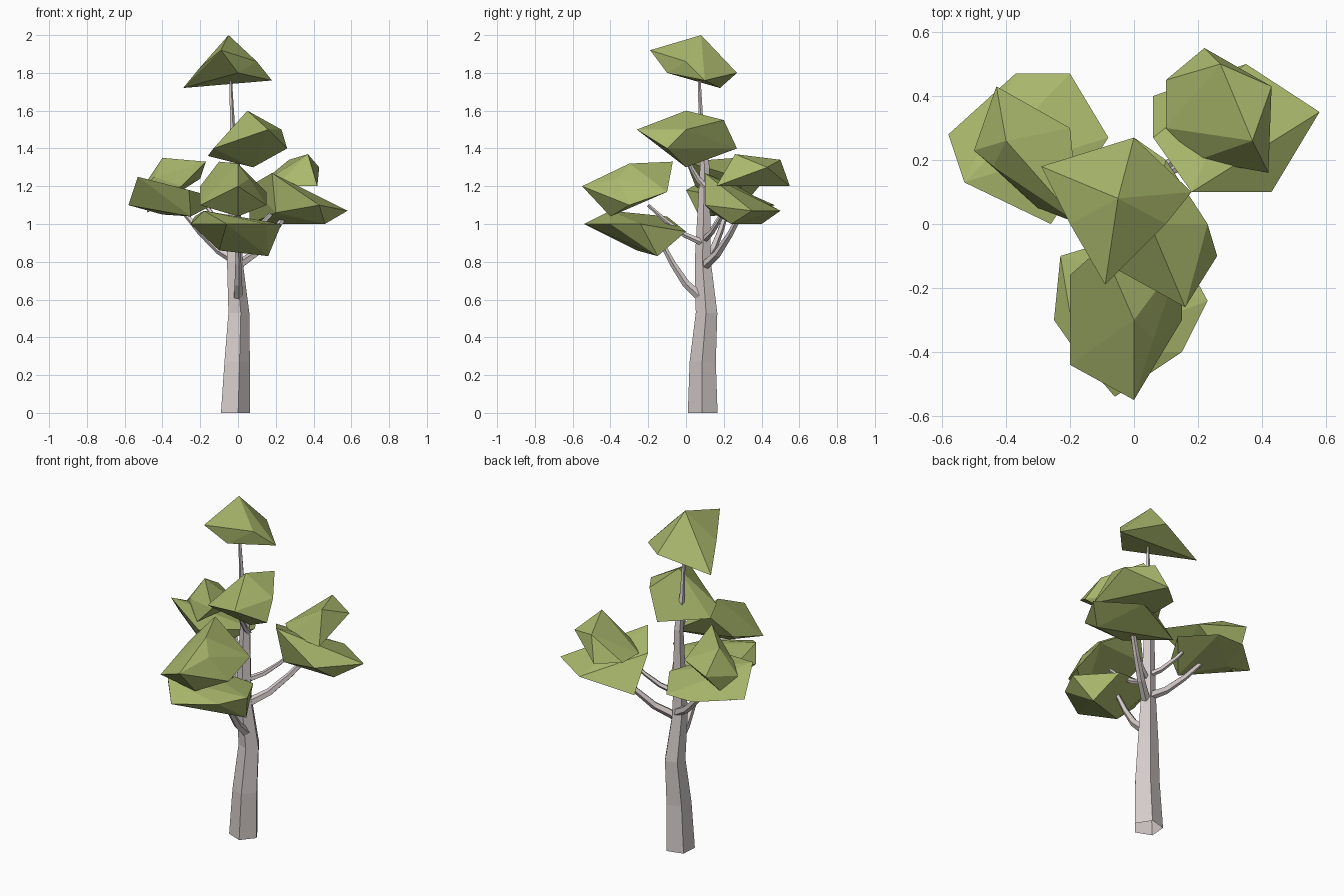
import bpy
import bmesh
from math import cos, sin, tau
from mathutils import Vector, Quaternion

default_cube = bpy.data.objects.get("Cube")
if default_cube:
    bpy.data.objects.remove(default_cube, do_unlink=True)


def make_material(name, colour):
    material = bpy.data.materials.new(name)
    material.use_nodes = True
    material.diffuse_color = colour
    shader = material.node_tree.nodes["Principled BSDF"]
    shader.inputs["Base Color"].default_value = colour
    shader.inputs["Roughness"].default_value = 1
    return material


bark = make_material("pale_bark", (0.67, 0.61, 0.6, 1))
leaf = make_material("olive_leaf", (0.4, 0.48, 0.15, 1))


def finish(name, mesh_builder, material):
    """Turn a bmesh into a flat shaded object in the scene."""
    bmesh.ops.recalc_face_normals(mesh_builder, faces=mesh_builder.faces)
    mesh = bpy.data.meshes.new(name)
    mesh_builder.to_mesh(mesh)
    mesh_builder.free()
    mesh.materials.append(material)
    part = bpy.data.objects.new(name, mesh)
    bpy.context.collection.objects.link(part)
    return part


def limb(name, path, radii, upright=False, sides=5):
    """Tapering tube that follows a path, open at its root."""
    builder = bmesh.new()
    path = [Vector(point) for point in path]
    rings = []
    for index, (centre, radius) in enumerate(zip(path, radii)):
        before = path[max(index - 1, 0)]
        after = path[min(index + 1, len(path) - 1)]
        turn = Quaternion() if upright else (after - before).to_track_quat("Z", "Y")
        ring = []
        for side in range(sides):
            angle = tau * (side / sides - 0.21)
            offset = Vector((cos(angle), sin(angle), 0)) * radius
            ring.append(builder.verts.new(centre + turn @ offset))
        rings.append(ring)
    for lower, upper in zip(rings, rings[1:]):
        for side in range(sides):
            following = (side + 1) % sides
            builder.faces.new((lower[side], lower[following],
                               upper[following], upper[side]))
    builder.faces.new(rings[-1])
    return finish(name, builder, bark)


def branch(name, root, tip, thickness, segments=3):
    """Limb that leaves the trunk flat and sweeps upwards to its tip."""
    path = []
    radii = []
    for step in range(segments + 1):
        along = step / segments
        point = Vector(root).lerp(Vector(tip), along)
        point.z = root[2] + (tip[2] - root[2]) * along ** 1.4
        path.append(point)
        radii.append(thickness * (1 - along / 2))
    return limb(name, path, radii)


def foliage(name, *corners):
    """Faceted leaf clump wrapped tightly around its corner points."""
    builder = bmesh.new()
    for corner in corners:
        builder.verts.new(corner)
    bmesh.ops.convex_hull(builder, input=builder.verts)
    loose = [vert for vert in builder.verts if not vert.link_faces]
    bmesh.ops.delete(builder, geom=loose, context="VERTS")
    return finish(name, builder, leaf)


# Trunk with a slight bend, narrowing into the leader under the crown
limb("trunk",
     [(-0.02, 0.09, 0), (-0.01, 0.09, 0.27), (0, 0.11, 0.53),
      (-0.02, 0.09, 0.8), (-0.02, 0.1, 1.3), (-0.03, 0.08, 1.5),
      (-0.04, 0.07, 1.8)],
     [0.083, 0.073, 0.06, 0.045, 0.027, 0.015, 0.006], upright=True)

# Branches, each reaching into a leaf clump
thick = 0.026
thin = 0.018
branch("lower_front_branch", (0, 0.07, 0.62), (0, -0.14, 0.92), thick)
branch("upper_front_branch", (0, 0.09, 0.9), (0, -0.2, 1.1), thin)
branch("lower_left_branch", (0, 0.1, 0.78), (0.27, 0.3, 1.07), thick)
branch("upper_left_branch", (0, 0.1, 0.92), (0.22, 0.22, 1.1), thin)
branch("lower_right_branch", (0, 0.1, 0.8), (-0.3, 0.22, 1.08), thick)
branch("upper_right_branch", (0, 0.1, 0.93), (-0.2, 0.23, 1.14), thin)
branch("crown_twig", (0, 0.1, 1.2), (0, 0, 1.36), thin)

# Crown clumps stacked on the leader
foliage("top_foliage",
        (-0.05, 0.08, 2), (-0.09, -0.19, 1.92), (-0.29, 0.18, 1.72),
        (-0.2, 0, 1.83), (0, 0.27, 1.8), (0.18, 0.1, 1.76),
        (0.1, 0, 1.86), (0, -0.1, 1.8))
foliage("crown_foliage",
        (0.05, 0, 1.6), (0.16, -0.26, 1.5), (0.26, -0.1, 1.4),
        (0.23, 0, 1.5), (-0.16, 0, 1.36), (-0.13, -0.1, 1.4),
        (0.08, 0, 1.3), (0, 0.27, 1.4), (0.1, 0.2, 1.55))

# Front pair
foliage("upper_front_foliage",
        (0, -0.55, 1.2), (0, -0.3, 1.32), (-0.1, -0.07, 1.33),
        (-0.2, -0.16, 1.2), (-0.2, -0.44, 1.1), (0.15, -0.1, 1.17),
        (0.06, -0.36, 1.24), (0.15, -0.3, 1.1), (0, -0.4, 1.04))
foliage("lower_front_foliage",
        (-0.25, -0.3, 1), (-0.23, -0.1, 1.04), (-0.18, -0.4, 1.07),
        (-0.06, -0.54, 1), (0.15, -0.4, 1), (0.23, -0.24, 1),
        (0.16, -0.15, 0.83), (-0.1, -0.26, 0.86), (0.1, 0, 0.96))

# Pair on the model's left
foliage("upper_left_foliage",
        (0.22, 0.55, 1.2), (0.27, 0.5, 1.34), (0.43, 0.43, 1.3),
        (0.42, 0.16, 1.2), (0.37, 0.26, 1.37), (0.2, 0.2, 1.2),
        (0.1, 0.3, 1.2), (0.1, 0.45, 1.2))
foliage("lower_left_foliage",
        (0.58, 0.35, 1.07), (0.43, 0.1, 1.1), (0.18, 0.1, 1.27),
        (0.06, 0.27, 1.2), (0.06, 0.4, 1), (0.35, 0.5, 1.07),
        (0.46, 0.24, 1), (0.2, 0.14, 1.06))

# Pair on the model's right
foliage("upper_right_foliage",
        (-0.43, 0.43, 1.25), (-0.4, 0.26, 1.35), (-0.2, 0.3, 1.24),
        (-0.17, 0, 1.33), (-0.3, 0.05, 1.2), (-0.44, 0.18, 1.25),
        (-0.5, 0.23, 1.2), (-0.48, 0.27, 1.06))
foliage("lower_right_foliage",
        (-0.58, 0.28, 1.1), (-0.53, 0.13, 1.25), (-0.26, 0, 1.18),
        (-0.25, 0.07, 1.04), (-0.08, 0.27, 1.13), (-0.2, 0.47, 1.1),
        (-0.37, 0.47, 1.1), (-0.4, 0.3, 1.05))
